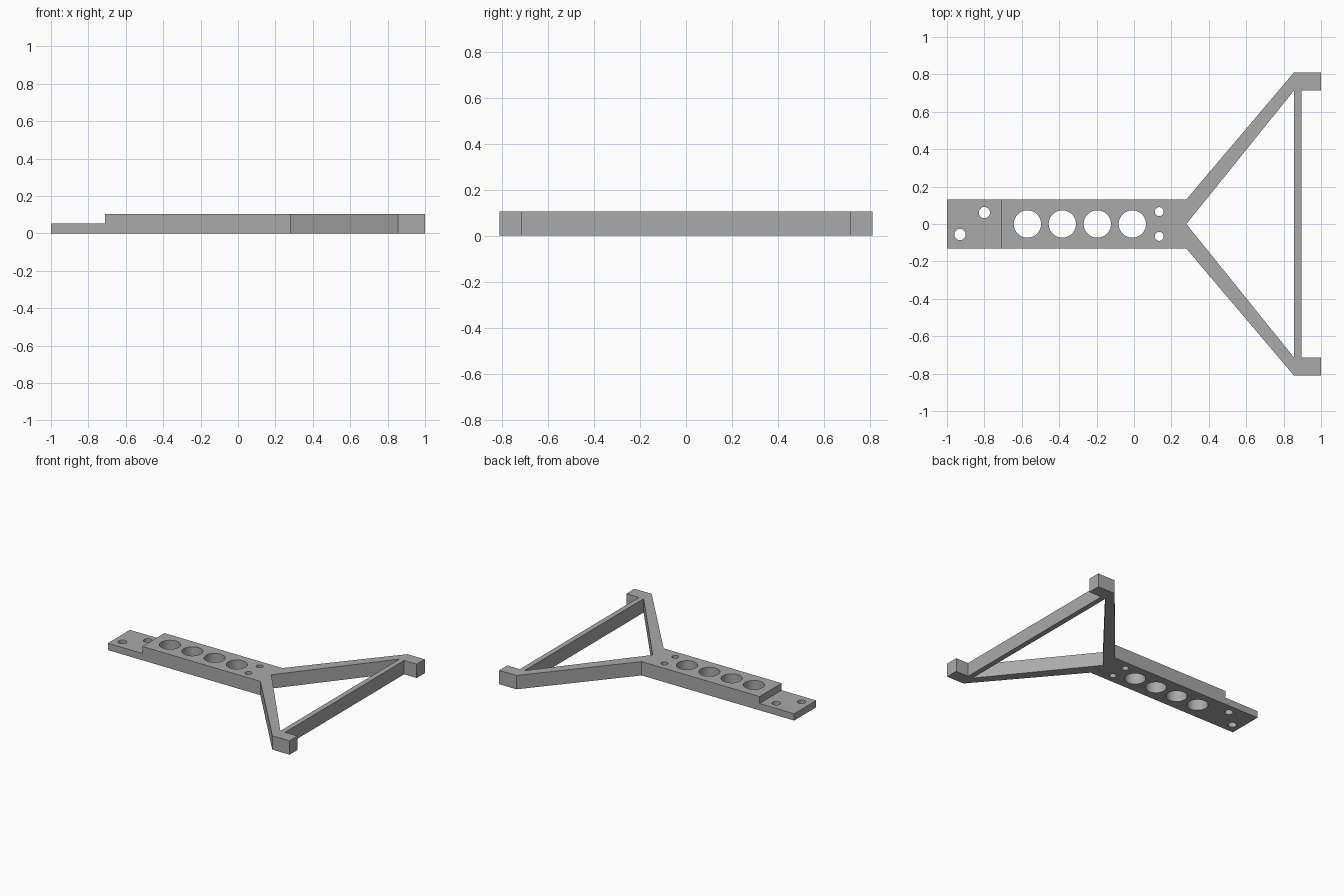
import bpy, bmesh

cube = bpy.data.objects.get("Cube")
if cube:
    bpy.data.objects.remove(cube, do_unlink=True)

THICK, TONGUE, HALF = 0.105, 0.052, 0.132

grey = bpy.data.materials.new("plain grey")
grey.use_nodes = True
grey.diffuse_color = (0.4, 0.4, 0.4, 1)
grey.node_tree.nodes["Principled BSDF"].inputs["Base Color"].default_value = (0.4, 0.4, 0.4, 1)


def prism(name, outline, z0, z1):
    """Extrude a flat outline (x, y) between two heights."""
    bm = bmesh.new()
    face = bm.faces.new([bm.verts.new((x, y, z0)) for x, y in outline])
    top = bmesh.ops.extrude_face_region(bm, geom=[face])["geom"]
    verts = [v for v in top if isinstance(v, bmesh.types.BMVert)]
    bmesh.ops.translate(bm, verts=verts, vec=(0, 0, z1 - z0))
    bmesh.ops.recalc_face_normals(bm, faces=bm.faces)
    mesh = bpy.data.meshes.new(name)
    bm.to_mesh(mesh)
    bm.free()
    mesh.materials.append(grey)
    obj = bpy.data.objects.new(name, mesh)
    bpy.context.collection.objects.link(obj)
    return obj


def cut(target, cutter):
    """Subtract a cutter and discard it."""
    bpy.context.view_layer.objects.active = target
    mod = target.modifiers.new("cut", "BOOLEAN")
    mod.operation, mod.object, mod.solver = "DIFFERENCE", cutter, "EXACT"
    bpy.ops.object.modifier_apply(modifier=mod.name)
    bpy.data.objects.remove(cutter, do_unlink=True)


# Outer silhouette: beam, spreading arms and end pads, mirrored across y
half = [(-1, HALF), (0.28, HALF), (0.855, 0.81), (1, 0.81), (1, 0.713), (0.895, 0.713)]
outline = half + [(x, -y) for x, y in reversed(half)]
frame = prism("forked_frame", outline, 0, THICK)

# Triangular opening between the arms and the cross bar
cut(frame, prism("opening_cutter", [(0.28, 0), (0.855, -0.713), (0.855, 0.713)], -0.1, 0.2))

# Thin mounting tongue
cut(frame, prism("step_cutter", [(-1.1, -0.3), (-0.71, -0.3), (-0.71, 0.3), (-1.1, 0.3)], TONGUE, 0.2))

# Lightening holes and screw holes
holes = [(-0.57 + 0.187 * i, 0, 0.073) for i in range(4)]
holes += [(0.135, s * 0.066, 0.024) for s in (-1, 1)]
holes += [(-0.8, 0.061, 0.03), (-0.93, -0.056, 0.03)]
for x, y, r in holes:
    bpy.ops.mesh.primitive_cylinder_add(vertices=64, radius=r, depth=0.5, location=(x, y, 0))
    cutter = bpy.context.object
    cutter.data.materials.append(grey)
    cut(frame, cutter)

bpy.ops.object.select_all(action="DESELECT")
frame.select_set(True)
bpy.context.view_layer.objects.active = frame
bpy.ops.object.shade_smooth_by_angle(angle=0.5)
